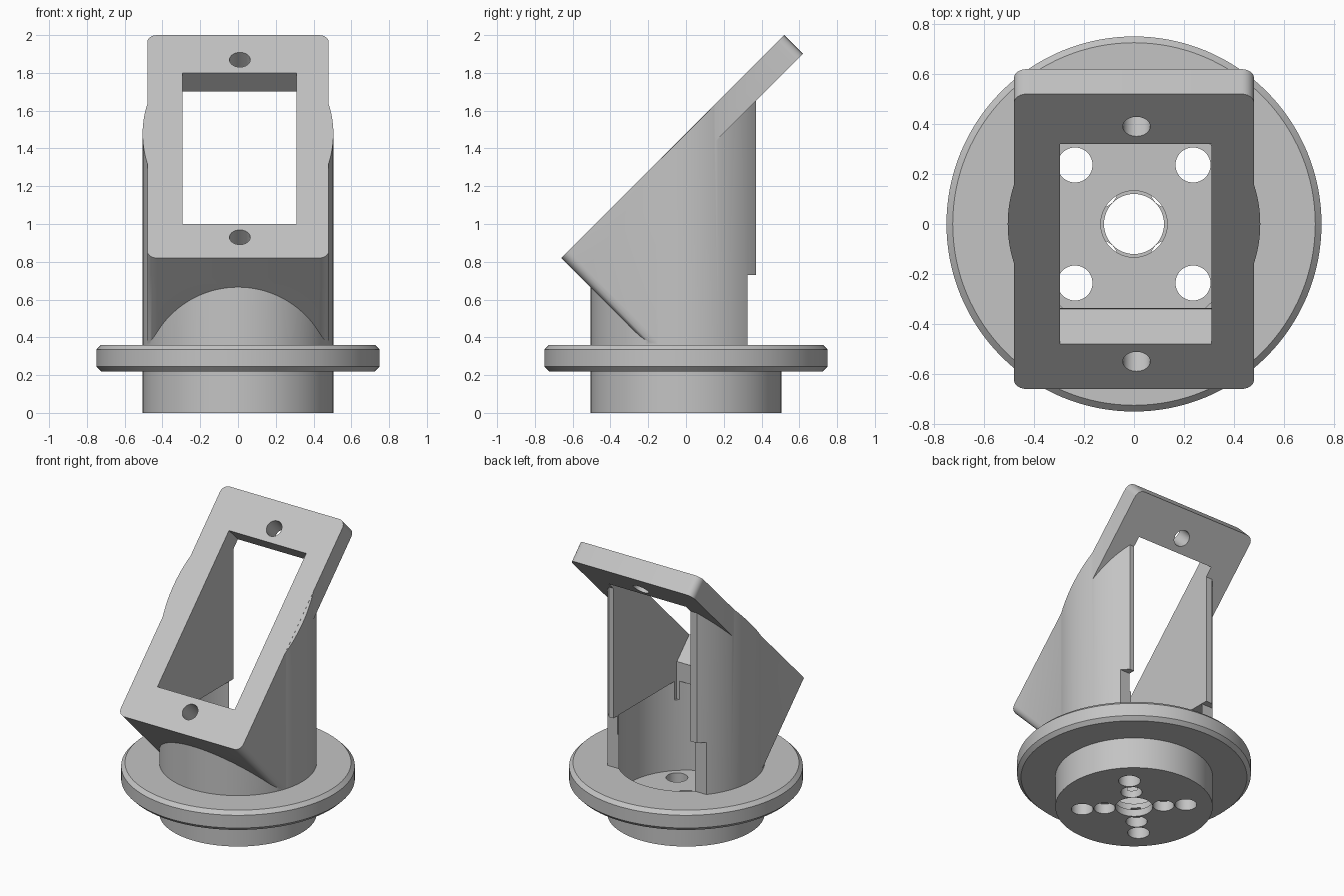
import bpy, bmesh, math
from mathutils import Matrix, Vector

if "Cube" in bpy.data.objects:
    bpy.data.objects.remove(bpy.data.objects["Cube"], do_unlink=True)

grey = bpy.data.materials.new("light_grey")
grey.use_nodes = True
colour = (0.55, 0.55, 0.55, 1)
grey.diffuse_color = colour
grey.node_tree.nodes["Principled BSDF"].inputs["Base Color"].default_value = colour

# Frame of the tilted face plate: local z is its outward normal
TILT = Matrix.Translation((0, -0.07, 1.41)) @ Matrix.Rotation(math.radians(45), 4, 'X')
FLAT = Matrix.Identity(4)


def finish(bm, name, frame):
    bmesh.ops.transform(bm, matrix=frame, verts=bm.verts)
    bmesh.ops.recalc_face_normals(bm, faces=bm.faces)
    mesh = bpy.data.meshes.new(name)
    bm.to_mesh(mesh)
    bm.free()
    mesh.materials.append(grey)
    obj = bpy.data.objects.new(name, mesh)
    bpy.context.collection.objects.link(obj)
    return obj


def box(name, low, high, frame=FLAT, corner=0):
    """Box between two corners, with optional rounded upright edges."""
    low, high = Vector(low), Vector(high)
    bm = bmesh.new()
    bmesh.ops.create_cube(bm, size=1)
    for v in bm.verts:
        v.co = [(low[i] + high[i]) / 2 + v.co[i] * (high[i] - low[i]) for i in range(3)]
    if corner:
        upright = [e for e in bm.edges
                   if abs(e.verts[0].co.z - e.verts[1].co.z) > 0.01]
        bmesh.ops.bevel(bm, geom=upright, offset=corner, segments=6,
                        profile=0.5, affect='EDGES')
    return finish(bm, name, frame)


def cylinder(name, radius, bottom, top, at=(0, 0), frame=FLAT, sides=48, chamfer=0):
    bm = bmesh.new()
    place = Matrix.Translation((at[0], at[1], (bottom + top) / 2))
    bmesh.ops.create_cone(bm, cap_ends=True, segments=sides, radius1=radius,
                          radius2=radius, depth=top - bottom, matrix=place)
    if chamfer:
        rims = [e for e in bm.edges
                if abs(e.verts[0].co.z - e.verts[1].co.z) < 0.001]
        bmesh.ops.bevel(bm, geom=rims, offset=chamfer, segments=1,
                        profile=0.5, affect='EDGES')
    return finish(bm, name, frame)


def combine(target, tool, operation):
    mod = target.modifiers.new("combine", 'BOOLEAN')
    mod.operation = operation
    mod.solver = 'EXACT'
    mod.object = tool
    bpy.context.view_layer.objects.active = target
    bpy.ops.object.modifier_apply(modifier=mod.name)
    bpy.data.objects.remove(tool, do_unlink=True)


# Round tower, sliced off along the tilted plane
bracket = cylinder("angled_mount_bracket", 0.505, 0, 2.2, sides=128)
combine(bracket, box("slice", (-2, -2, -0.001), (2, 2, 2), TILT), 'DIFFERENCE')

# Overhanging wedge below the plate
wedge = box("wedge", (-0.48, -0.834, -1.3), (0.48, 0.834, -0.001), TILT, 0.05)
combine(wedge, box("wedge_limit", (-1, -1, 0.3), (1, 0.003, 2)), 'INTERSECT')
combine(bracket, wedge, 'UNION')

# Open back with a small step, and the straight-sided inner slot
combine(bracket, box("back_upper", (-1, 0.37, 0.6), (1, 1, 2.3)), 'DIFFERENCE')
combine(bracket, box("back_lower", (-1, 0.325, 0.3), (1, 1, 0.73)), 'DIFFERENCE')
combine(bracket, box("slot", (-0.295, -0.335, 0.6), (0.31, 1, 2.3)), 'DIFFERENCE')

# Face plate and base flange
plate = box("face_plate", (-0.48, -0.834, -0.141), (0.48, 0.834, 0), TILT, 0.05)
combine(bracket, plate, 'UNION')
flange = cylinder("flange", 0.75, 0.22, 0.36, sides=128, chamfer=0.025)
combine(bracket, flange, 'UNION')

# Plate window and two screw holes
combine(bracket, box("window", (-0.295, -0.58, -0.198), (0.31, 0.552, 0.1), TILT),
        'DIFFERENCE')
for v in (-0.679, 0.65):
    combine(bracket, cylinder("screw_hole", 0.055, -0.35, 0.1, (0.01, v), TILT),
            'DIFFERENCE')

# Round cavity and the holes in its floor
combine(bracket, cylinder("cavity", 0.44, 0.1, 0.731, sides=96), 'DIFFERENCE')
combine(bracket, cylinder("centre_hole", 0.12, -0.1, 0.3), 'DIFFERENCE')
combine(bracket, cylinder("centre_recess", 0.133, 0.05, 0.3), 'DIFFERENCE')
for sx in (-1, 1):
    for sy in (-1, 1):
        combine(bracket, cylinder("outer_hole", 0.07, -0.1, 0.3,
                                  (0.236 * sx, 0.236 * sy)), 'DIFFERENCE')
        combine(bracket, cylinder("blind_hole", 0.068, -0.1, 0.07,
                                  (0.134 * sx, 0.134 * sy)), 'DIFFERENCE')

# Smooth the round faces, keep edges sharp
bpy.ops.object.select_all(action='DESELECT')
bracket.select_set(True)
bpy.context.view_layer.objects.active = bracket
bpy.ops.object.shade_smooth_by_angle(angle=math.radians(30))
